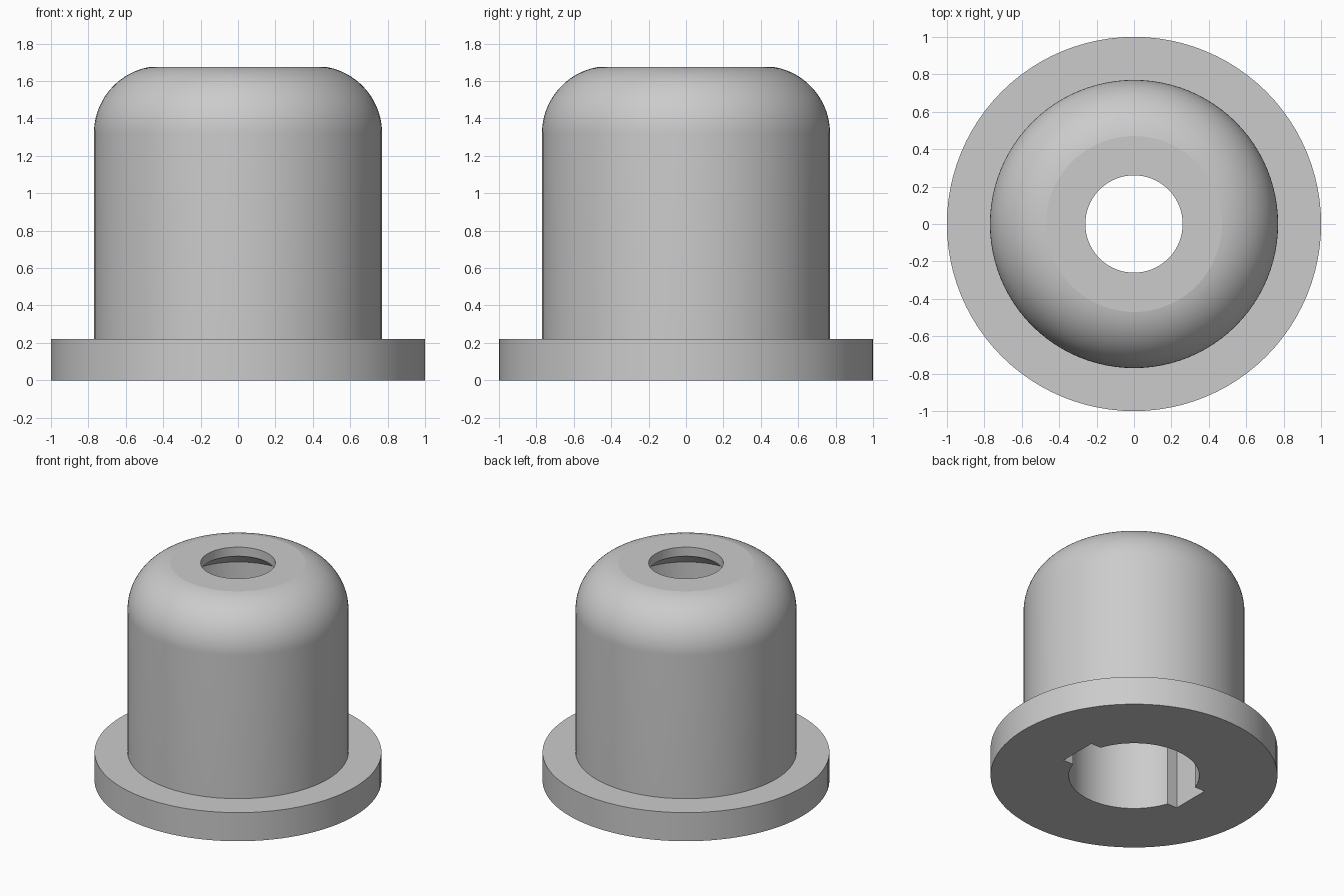
import bpy, bmesh, math

if "Cube" in bpy.data.objects:
    bpy.data.objects.remove(bpy.data.objects["Cube"], do_unlink=True)

SEGMENTS = 96
BORE, HOLE, WALL, FLANGE = 0.455, 0.26, 0.77, 1.0
TOP, FLANGE_TOP, CONE_BASE, CONE_TOP = 1.675, 0.22, 1.47, 1.605
ROUND, ROUND_Z = 0.36, 1.32

grey = bpy.data.materials.new("plain grey")
grey.use_nodes = True
colour = (0.6, 0.6, 0.6, 1)
grey.diffuse_color = colour
grey.node_tree.nodes["Principled BSDF"].inputs["Base Color"].default_value = colour


def revolve(name, profile):
    """Turn a closed (radius, height) profile around the z axis."""
    bm = bmesh.new()
    rings = []
    for r, z in profile:
        angles = [math.tau * i / SEGMENTS for i in range(SEGMENTS)]
        rings.append([bm.verts.new((r * math.cos(a), r * math.sin(a), z)) for a in angles])
    for k, ring in enumerate(rings):
        above = rings[(k + 1) % len(rings)]
        for i in range(SEGMENTS):
            j = (i + 1) % SEGMENTS
            bm.faces.new((ring[i], ring[j], above[j], above[i]))
    bmesh.ops.recalc_face_normals(bm, faces=bm.faces)
    mesh = bpy.data.meshes.new(name)
    bm.to_mesh(mesh)
    bm.free()
    obj = bpy.data.objects.new(name, mesh)
    bpy.context.collection.objects.link(obj)
    obj.data.materials.append(grey)
    return obj


# Rounded shoulder, cut off by the flat top
end = math.asin((TOP - ROUND_Z) / ROUND)
steps = 24
shoulder = [(WALL - ROUND + ROUND * math.cos(end * i / steps),
             ROUND_Z + ROUND * math.sin(end * i / steps)) for i in range(steps + 1)]

# Flanged cap with a through hole, inner cone and bore
profile = [(BORE, 0), (FLANGE, 0), (FLANGE, FLANGE_TOP), (WALL, FLANGE_TOP)]
profile += shoulder + [(HOLE, TOP), (HOLE, CONE_TOP), (BORE, CONE_BASE)]
cap = revolve("flanged_cap", profile)

# Two opposite keyways cut along the bore
bpy.ops.mesh.primitive_cube_add(size=1, location=(0, 0, CONE_BASE / 2 - 0.06))
cutter = bpy.context.object
cutter.name = "keyway_cutter"
cutter.scale = (1.03, 0.3, CONE_BASE + 0.1)
cutter.hide_render = True
bpy.context.view_layer.update()

bpy.ops.object.select_all(action="DESELECT")
cap.select_set(True)
bpy.context.view_layer.objects.active = cap
cut = cap.modifiers.new("keyways", "BOOLEAN")
cut.operation = "DIFFERENCE"
cut.solver = "EXACT"
cut.object = cutter
bpy.ops.object.modifier_apply(modifier=cut.name)
bpy.data.objects.remove(cutter, do_unlink=True)

# Smooth round walls, crisp rims
bpy.ops.object.shade_smooth_by_angle(angle=math.radians(8))
